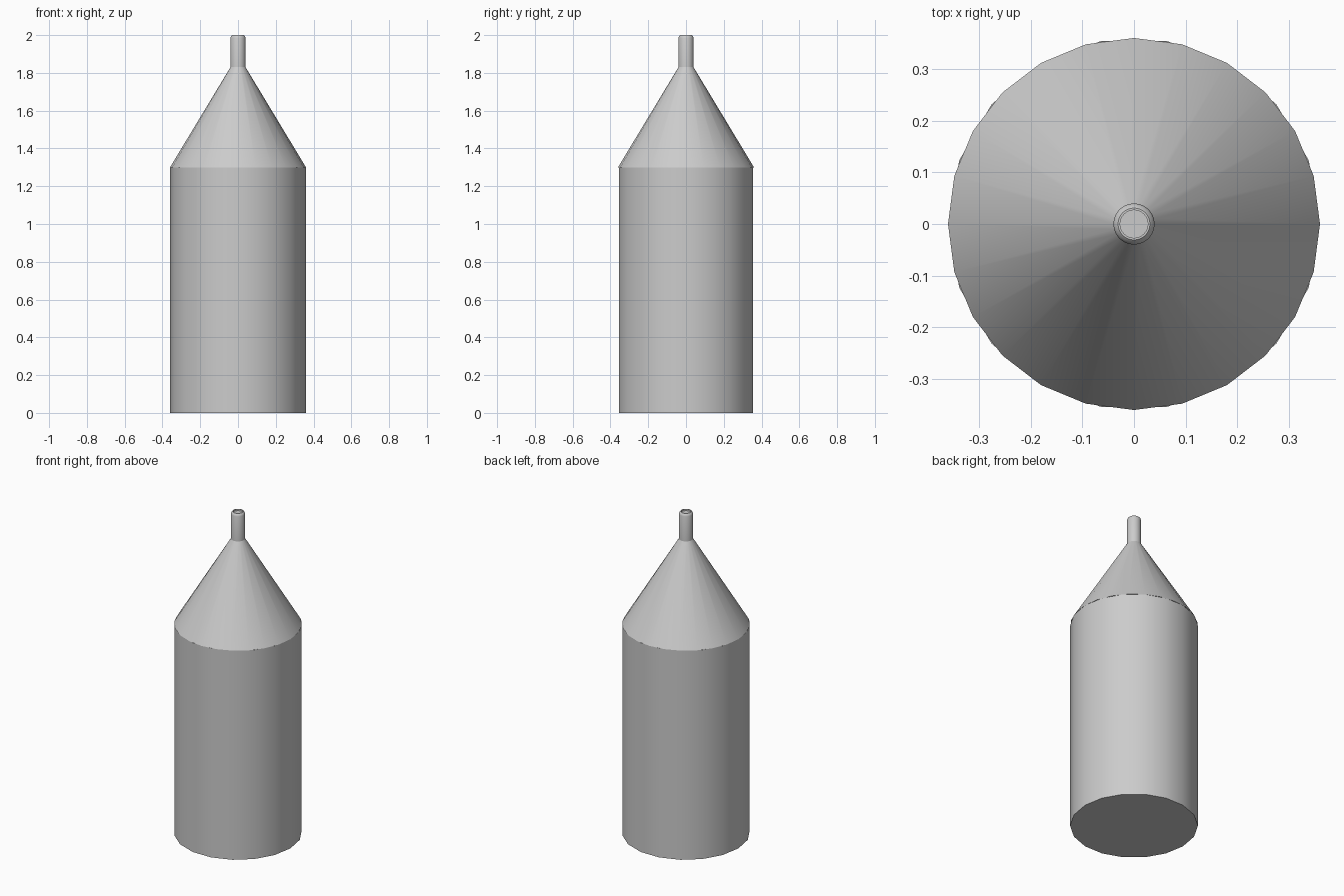
import bpy, bmesh
from math import cos, sin, tau, radians

if "Cube" in bpy.data.objects:
    bpy.data.objects.remove(bpy.data.objects["Cube"])


def lathe(name, profile, sides):
    """Spin (radius, z) points around the z axis, capping both ends."""
    bm = bmesh.new()
    rings = [[bm.verts.new((r * cos(tau * i / sides), r * sin(tau * i / sides), z))
              for i in range(sides)] for r, z in profile]
    for low, high in zip(rings, rings[1:]):
        for i in range(sides):
            j = (i + 1) % sides
            bm.faces.new((low[i], low[j], high[j], high[i]))
    bm.faces.new(rings[0][::-1])
    bm.faces.new(rings[-1])
    mesh = bpy.data.meshes.new(name)
    bm.to_mesh(mesh)
    bm.free()
    obj = bpy.data.objects.new(name, mesh)
    bpy.context.collection.objects.link(obj)
    bpy.ops.object.select_all(action='DESELECT')
    obj.select_set(True)
    bpy.context.view_layer.objects.active = obj
    bpy.ops.object.shade_smooth_by_angle(angle=radians(30))
    return obj


# Main cylinder
lathe("body", [(0.36, 0), (0.36, 1.3)], 18)

# Tapering shoulder
lathe("cone", [(0.36, 1.3), (0.04, 1.83)], 24)

# Thin nozzle with a rounded rim and a shallow recess
lathe("nozzle", [(0.04, 1.825), (0.04, 1.985), (0.037, 1.994), (0.031, 2.0),
                 (0.027, 2.0), (0.027, 1.99)], 24)
